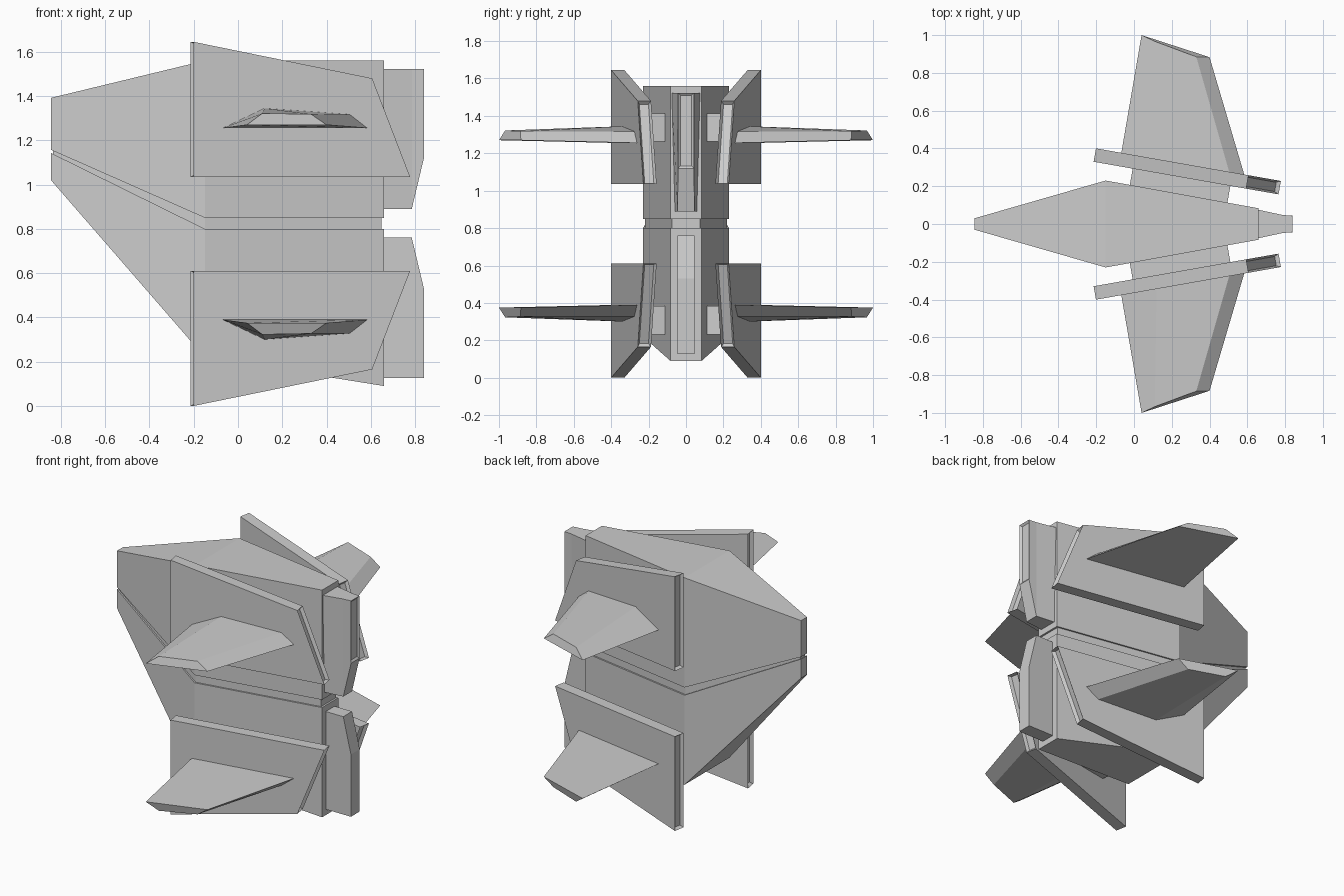
import bpy, bmesh, math

if "Cube" in bpy.data.objects:
    bpy.data.objects.remove(bpy.data.objects["Cube"])

MID2 = 1.645          # twice the height of the horizontal mirror plane
ANG = math.radians(10)
C, S = math.cos(ANG), math.sin(ANG)


def loft(name, rings, side=1, flip=False, insets=(), width=0.015, depth=-0.015):
    """Skin equal-length rings into a closed solid; optionally mirror in y / z.
    insets holds indices of faces that get a recessed panel."""
    bm = bmesh.new()
    vs = [[bm.verts.new((x, y * side, MID2 - z if flip else z)) for x, y, z in r]
          for r in rings]
    n = len(rings[0])
    faces = [bm.faces.new(vs[0][::-1]), bm.faces.new(vs[-1])]
    for a, b in zip(vs, vs[1:]):
        for i in range(n):
            j = (i + 1) % n
            faces.append(bm.faces.new((a[i], a[j], b[j], b[i])))
    bmesh.ops.recalc_face_normals(bm, faces=bm.faces[:])
    if insets:
        bmesh.ops.inset_individual(bm, faces=[faces[i] for i in insets],
                                   thickness=width, depth=depth)
    me = bpy.data.meshes.new(name)
    bm.to_mesh(me)
    bm.free()
    ob = bpy.data.objects.new(name, me)
    bpy.context.collection.objects.link(ob)
    return ob


def stations(rows):
    """Rectangular cross-sections along x: (x, half width low, half width high, z low, z high)."""
    return [[(x, -a, lo), (x, a, lo), (x, b, hi), (x, -b, hi)] for x, a, b, lo, hi in rows]


def plate_point(u, v, z):
    """Point in the angled plate's frame: u along, v outward, z up."""
    return (-0.2075 + u * C + v * S, 0.365 - u * S + v * C, z)


# Hull halves and the recessed seam between them
loft("upper_hull", stations([(-0.845, 0.03, 0.03, 1.157, 1.392),
                             (-0.15, 0.23, 0.23, 0.85, 1.56),
                             (0.66, 0.083, 0.083, 0.85, 1.56)]))
loft("lower_hull", stations([(-0.845, 0.03, 0.03, 1.02, 1.143),
                             (-0.15, 0.23, 0.23, 0.22, 0.80),
                             (0.66, 0.083, 0.083, 0.09, 0.80)]))
loft("hull_seam", stations([(-0.835, 0.022, 0.022, 1.13, 1.17),
                            (-0.15, 0.22, 0.22, 0.79, 0.86),
                            (0.648, 0.075, 0.075, 0.79, 0.86)]))

# Rear engine blocks
loft("upper_engine", stations([(0.65, 0.06, 0.077, 0.89, 1.523),
                               (0.785, 0.045, 0.048, 0.89, 1.523),
                               (0.84, 0.043, 0.043, 1.12, 1.523)]),
     insets=[1], width=0.018, depth=-0.01)
loft("lower_engine", stations([(0.65, 0.045, 0.045, 0.127, 0.76),
                               (0.785, 0.045, 0.045, 0.127, 0.76),
                               (0.84, 0.045, 0.045, 0.127, 0.53)]))

plate = [(0, 1.035), (0, 1.645), (0.82, 1.48), (0.994, 1.035)]
for side, sname in ((1, "left"), (-1, "right")):
    for flip, lname in ((False, "upper"), (True, "lower")):
        tag = f"{lname}_{sname}"
        # Angled side plate with slots in its front and rear edges
        loft("side_plate_" + tag,
             [[plate_point(u, v, z) for u, z in plate] for v in (-0.036, 0.036)],
             side, flip, insets=[2, 4], width=0.016, depth=-0.02)
        # Strut joining plate to hull
        loft("strut_" + tag,
             [[plate_point(u, v, z) for u, z in
               ((0.21, 1.262), (0.21, 1.413), (0.735, 1.413), (0.735, 1.262))]
              for v in (-0.15, -0.02)], side, flip)
        # Tapered wing, root buried slightly in the plate
        root = [(-0.07, 0.36, 1.255), (0.12, 0.325, 1.345),
                (0.51, 0.255, 1.317), (0.59, 0.24, 1.255)]
        tip = [(0.04, 1.0, 1.27), (0.11, 0.967, 1.322),
               (0.33, 0.885, 1.318), (0.40, 0.883, 1.27)]
        loft("wing_" + tag, [root, tip], side, flip)
